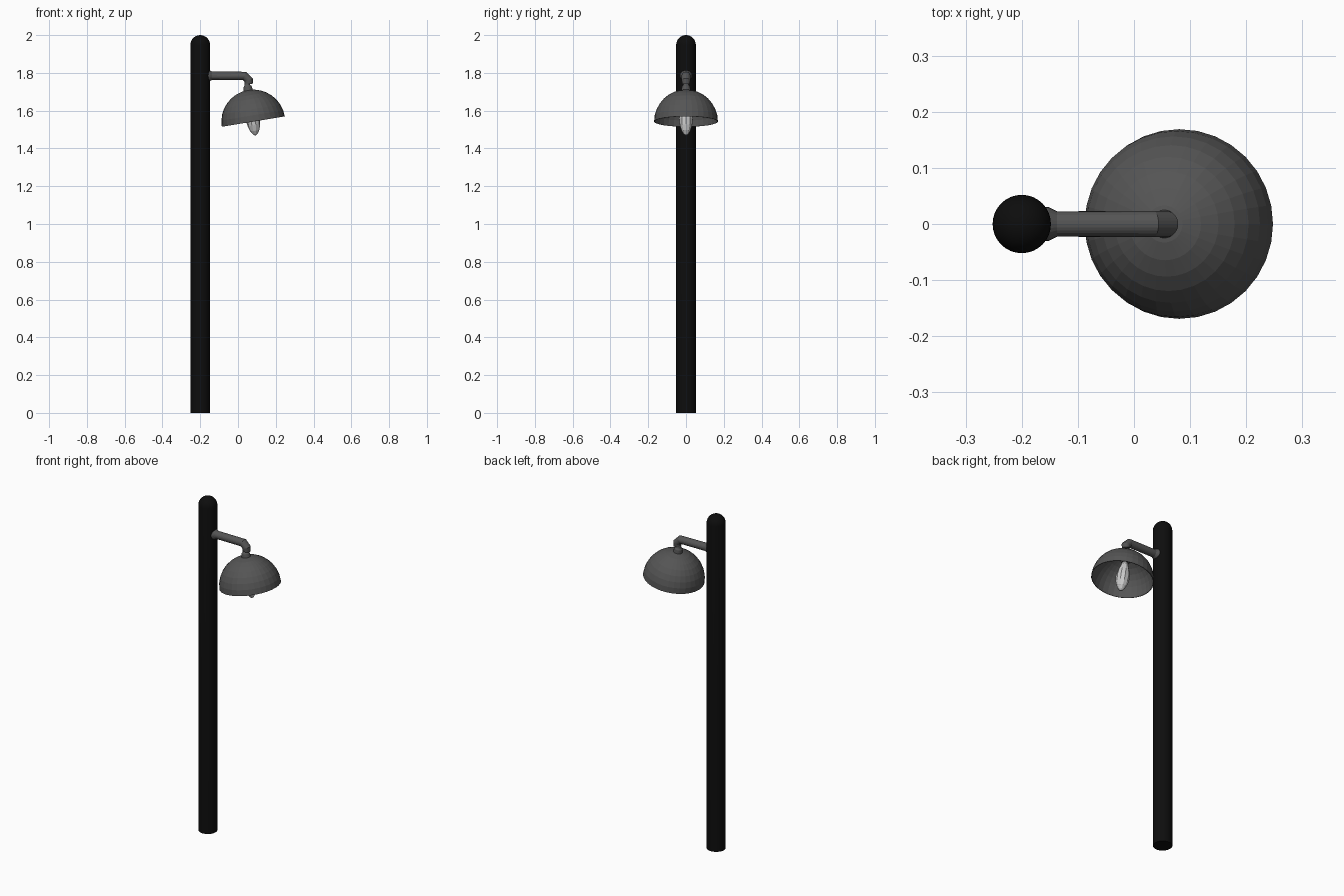
import bpy, bmesh
from math import sin, cos, pi, radians
from mathutils import Vector

if "Cube" in bpy.data.objects:
    bpy.data.objects.remove(bpy.data.objects["Cube"])


def material(name, v):
    m = bpy.data.materials.new(name)
    m.diffuse_color = (v, v, v, 1)
    m.use_nodes = True
    m.node_tree.nodes["Principled BSDF"].inputs["Base Color"].default_value = m.diffuse_color
    return m


BLACK = material("black_paint", 0.004)
GREY = material("dark_grey_metal", 0.09)
GLASS = material("pale_glass", 0.6)


def loft(name, stations, sides, mat, caps=True, smooth=False):
    """Skin rings in the y=0 plane: each station is (x, z, lean angle, radius)."""
    bm = bmesh.new()
    rings = []
    for x, z, a, r in stations:
        u, v = Vector((cos(a), 0, -sin(a))), Vector((0, 1, 0))
        c = Vector((x, 0, z))
        rings.append([bm.verts.new(c + r * (u * cos(t) + v * sin(t)))
                      for t in (2 * pi * i / sides for i in range(sides))])
    for p, q in zip(rings, rings[1:]):
        for i in range(sides):
            j = (i + 1) % sides
            bm.faces.new((p[i], p[j], q[j], q[i]))
    if caps:
        bm.faces.new(rings[0][::-1])
        bm.faces.new(rings[-1])
    bmesh.ops.remove_doubles(bm, verts=bm.verts, dist=1e-5)
    bmesh.ops.recalc_face_normals(bm, faces=bm.faces)
    me = bpy.data.meshes.new(name)
    bm.to_mesh(me)
    bm.free()
    me.materials.append(mat)
    ob = bpy.data.objects.new(name, me)
    bpy.context.collection.objects.link(ob)
    if smooth:
        bpy.context.view_layer.objects.active = ob
        ob.select_set(True)
        bpy.ops.object.shade_smooth_by_angle(angle=radians(40))
        ob.select_set(False)
    return ob


# Lamp head axis: origin at the rim centre, leaning towards the pole
TILT = radians(-9.4)
RIM = (0.081, 1.5425)


def head(profile):
    """Turn (height, radius) pairs into stations along the lamp head axis."""
    return [(RIM[0] + h * sin(TILT), RIM[1] + h * cos(TILT), TILT, r) for h, r in profile]


# Pole with a rounded top
R = 0.052
dome = [(-0.2, 2 - R + R * sin(t), 0, R * cos(t)) for t in (pi / 2 * i / 8 for i in range(9))]
loft("pole", [(-0.2, 0, 0, R)] + dome, 32, BLACK, smooth=True)

# Arm with flared root and bent elbow
loft("arm", [(-0.17, 1.785, pi / 2, 0.031), (-0.152, 1.785, pi / 2, 0.030),
             (-0.137, 1.785, pi / 2, 0.0225), (0.035, 1.784, radians(112), 0.0235),
             (0.057, 1.762, radians(158), 0.0235), (0.057, 1.742, radians(185), 0.021)],
     24, GREY)

# Neck joining the arm to the shade
loft("neck", head([(0.212, 0.012), (0.195, 0.015), (0.187, 0.022),
                   (0.174, 0.024), (0.160, 0.026)]), 24, GREY)

# Hemispherical shade, open underneath
S = 0.169
shade = loft("shade", head([(S * sin(t), S * cos(t)) for t in (pi / 2 * i / 8 for i in range(9))]),
             32, GREY, caps=False)
wall = shade.modifiers.new("wall", "SOLIDIFY")
wall.thickness = 0.003
wall.offset = -1

# Bulb socket and faceted candle bulb
loft("bulb_socket", head([(0.165, 0.024), (0.115, 0.024), (0.108, 0.018)]), 16, GREY)
loft("bulb", head([(0.118, 0.014), (0.09, 0.021), (0.055, 0.032), (0.015, 0.038),
                   (-0.02, 0.034), (-0.05, 0.024), (-0.068, 0.012), (-0.076, 0.0)]),
     10, GLASS)
